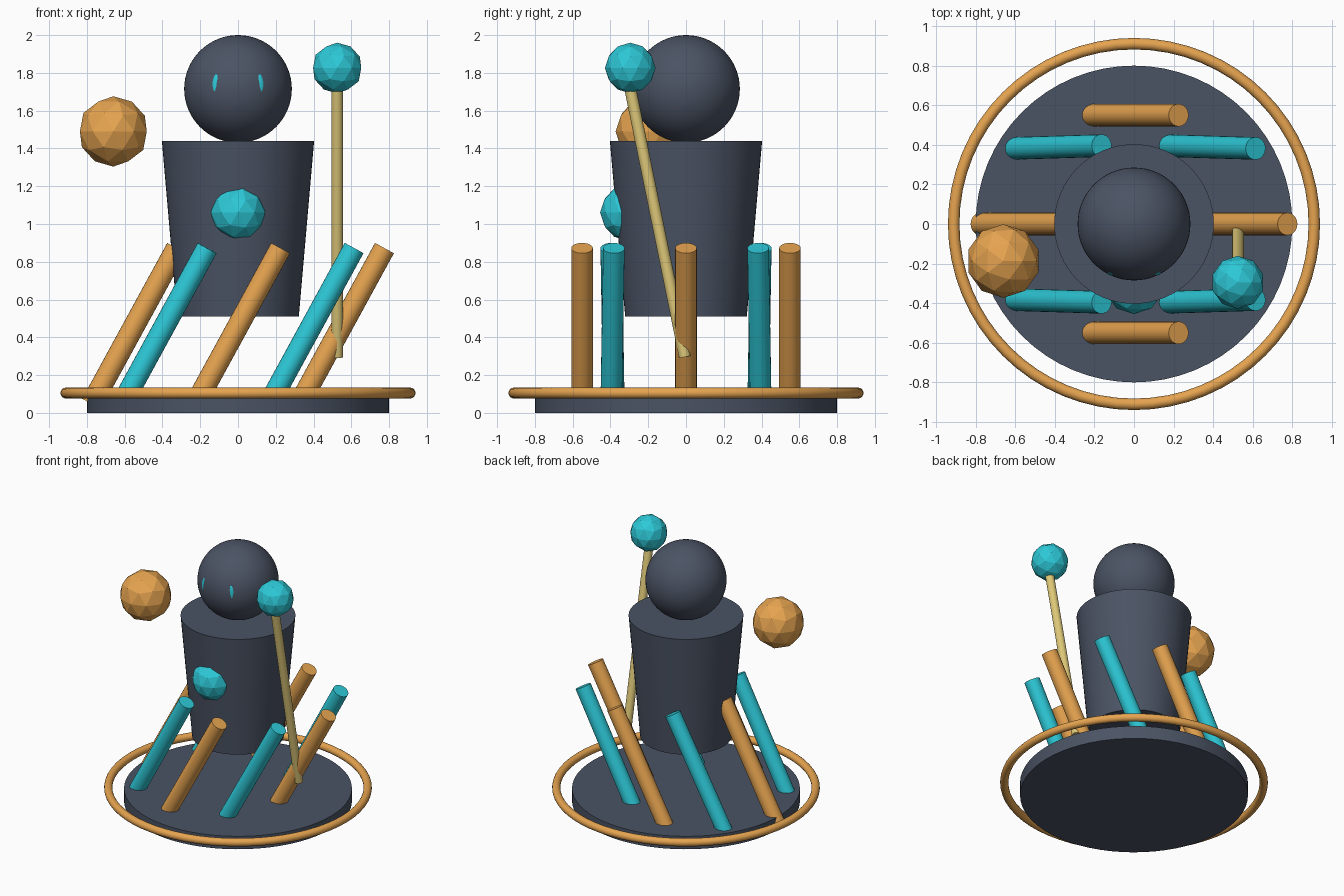
import bpy, math
from mathutils import Vector

if "Cube" in bpy.data.objects:
    bpy.data.objects.remove(bpy.data.objects["Cube"])


def material(name, rgb):
    m = bpy.data.materials.new(name)
    m.diffuse_color = (*rgb, 1)
    m.use_nodes = True
    m.node_tree.nodes["Principled BSDF"].inputs["Base Color"].default_value = m.diffuse_color
    return m


DARK = material("dark_slate", (0.07, 0.087, 0.127))
CYAN = material("cyan", (0.026, 0.58, 0.68))
ORANGE = material("orange", (0.79, 0.37, 0.08))
TAN = material("tan", (0.73, 0.58, 0.19))


def finish(name, mat, smooth=True):
    ob = bpy.context.object
    ob.name = name
    ob.data.materials.append(mat)
    if smooth:
        bpy.ops.object.shade_smooth_by_angle(angle=math.radians(35))
    return ob


def rod(name, a, b, r, mat, sides=24):
    a, b = Vector(a), Vector(b)
    d = b - a
    bpy.ops.mesh.primitive_cylinder_add(
        vertices=sides, radius=r, depth=d.length, location=(a + b) / 2,
        rotation=d.to_track_quat('Z', 'Y').to_euler())
    return finish(name, mat)


def orb(name, loc, r, mat):
    bpy.ops.mesh.primitive_ico_sphere_add(subdivisions=2, radius=r, location=loc)
    return finish(name, mat, smooth=False)


# base disc and the ring floating around it
bpy.ops.mesh.primitive_cylinder_add(vertices=64, radius=0.8, depth=0.1, location=(0, 0, 0.05))
finish("base_disc", DARK)
bpy.ops.mesh.primitive_torus_add(major_radius=0.911, minor_radius=0.029, major_segments=64,
                                 minor_segments=16, location=(0, 0, 0.105))
finish("base_ring", ORANGE)

# tapered torso and round head
bpy.ops.mesh.primitive_cone_add(vertices=64, radius1=0.322, radius2=0.403, depth=0.93,
                                location=(0, 0, 0.975))
finish("torso", DARK)
bpy.ops.mesh.primitive_uv_sphere_add(segments=64, ring_count=32, radius=0.285,
                                     location=(0, 0, 1.715))
finish("head", DARK)

# eyes: flattened ovals that only just break the head surface
for side, label in ((-1, "left"), (1, "right")):
    bpy.ops.mesh.primitive_uv_sphere_add(segments=32, ring_count=16, radius=1,
                                         location=(side * 0.103, -0.241, 1.728))
    bpy.context.object.scale = (0.036, 0.02, 0.075)
    finish(label + "_eye", CYAN)

# faceted chest gem and floating orb
orb("chest_gem", (0, -0.305, 1.06), 0.15, CYAN)
orb("floating_orb", (-0.66, -0.187, 1.49), 0.186, ORANGE)

# leaning staff with its faceted tip
rod("staff", (0.525, -0.006, 0.296), (0.525, -0.294, 1.71), 0.031, TAN)
orb("staff_tip", (0.525, -0.295, 1.826), 0.134, CYAN)

# eight posts around the base, all leaning toward +x
lean, half = 0.5, 0.47
dx, dz = half * math.sin(lean), half * math.cos(lean)
for i in range(8):
    ang = i * math.pi / 4
    x, y = 0.55 * math.cos(ang), 0.55 * math.sin(ang)
    skew = -0.007 * math.copysign(1, x * y) if i % 2 else 0
    rod(f"post_{i + 1}", (x - dx, y - skew, 0.46 - dz), (x + dx, y + skew, 0.46 + dz),
        0.057, CYAN if i % 2 else ORANGE)
